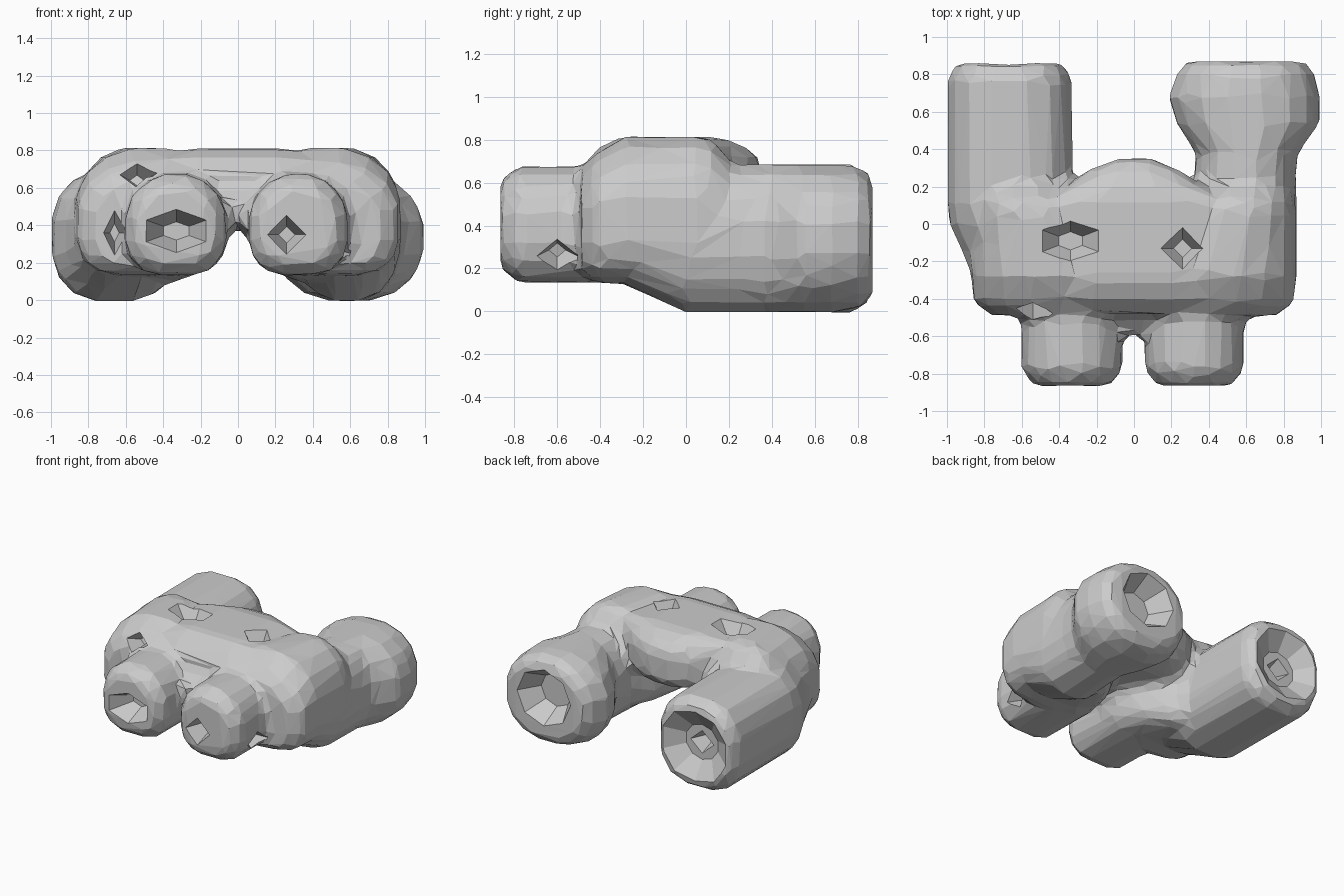
import bpy, bmesh, math
from mathutils import Vector, Matrix


def loft(bm, sections, top=2.3, bottom=2.8, sides=16):
    """Rounded tube along y; each section is (y, x0, x1, z0, z1).
    top and bottom set how square the upper and lower halves are."""
    rings = []
    for y, x0, x1, z0, z1 in sections:
        ring = []
        for i in range(sides):
            a = 2 * math.pi * (i + 0.5) / sides
            c, s = math.cos(a), math.sin(a)
            power = top if s > 0 else bottom
            px = math.copysign(abs(c) ** (2 / power), c)
            pz = math.copysign(abs(s) ** (2 / power), s)
            ring.append(bm.verts.new(((x0 + x1) / 2 + px * (x1 - x0) / 2, y,
                                      (z0 + z1) / 2 + pz * (z1 - z0) / 2)))
        rings.append(ring)
    for a, b in zip(rings, rings[1:]):
        for i in range(sides):
            j = (i + 1) % sides
            bm.faces.new((a[i], a[j], b[j], b[i]))
    bm.faces.new(rings[0][::-1])
    bm.faces.new(rings[-1])


def pit(bm, centre, out, width, height, depth, sides=4, floor=0.35):
    """Tapered pit cutter, wide end facing out of the surface."""
    out = Vector(out).normalized()
    rot = out.to_track_quat('Z', 'Y').to_matrix().to_4x4()
    m = (Matrix.Translation(Vector(centre) - out * depth * 0.3) @ rot
         @ Matrix.Diagonal((width * 1.4, height * 1.4, 1, 1)))
    bmesh.ops.create_cone(bm, cap_ends=True, segments=sides, radius1=floor,
                          radius2=1, depth=depth * 1.4, matrix=m)


def make_object(name, bm):
    bmesh.ops.recalc_face_normals(bm, faces=bm.faces[:])
    me = bpy.data.meshes.new(name)
    bm.to_mesh(me)
    bm.free()
    ob = bpy.data.objects.new(name, me)
    bpy.context.collection.objects.link(ob)
    return ob


bm = bmesh.new()
# mirrored body halves
for s in (-1, 1):
    half = [(-0.49, 0.08, 0.76, 0.17, 0.66), (-0.42, 0.05, 0.86, 0.13, 0.74),
            (-0.28, 0.05, 0.875, 0.125, 0.82), (-0.10, 0.12, 0.875, 0.10, 0.82),
            (0.06, 0.22, 0.875, 0.07, 0.82), (0.13, 0.28, 0.86, 0.07, 0.80),
            (0.24, 0.34, 0.84, 0.10, 0.66)]
    loft(bm, [(y, s * a, s * b, z0, z1) for y, a, b, z0, z1 in half], 2.2, 3.6)
# left long tube
loft(bm, [(-0.30, -0.86, -0.33, 0.13, 0.60), (-0.15, -0.92, -0.33, 0.06, 0.64),
          (0.0, -0.99, -0.33, -0.01, 0.67), (0.10, -1.0, -0.32, -0.01, 0.69),
          (0.78, -1.0, -0.33, -0.01, 0.69), (0.86, -0.95, -0.38, 0.05, 0.63)], 2.6, 2.6)
# right long tube with a flared end
loft(bm, [(-0.30, 0.30, 0.86, 0.13, 0.60), (-0.15, 0.30, 0.87, 0.06, 0.64),
          (0.0, 0.30, 0.87, -0.01, 0.67), (0.10, 0.31, 0.87, -0.01, 0.69),
          (0.26, 0.32, 0.87, -0.01, 0.69), (0.38, 0.33, 0.88, -0.01, 0.69),
          (0.54, 0.22, 1.0, -0.01, 0.69), (0.68, 0.18, 1.0, -0.01, 0.69),
          (0.80, 0.22, 0.97, 0.01, 0.68), (0.87, 0.28, 0.92, 0.06, 0.63)], 2.2, 2.3)
# bridge across the top with a domed back
loft(bm, [(-0.48, -0.58, 0.58, 0.40, 0.68), (-0.40, -0.62, 0.62, 0.38, 0.77),
          (-0.30, -0.64, 0.64, 0.38, 0.815), (0.12, -0.62, 0.62, 0.38, 0.815),
          (0.20, -0.38, 0.38, 0.40, 0.80), (0.29, -0.24, 0.24, 0.42, 0.76),
          (0.35, -0.09, 0.09, 0.48, 0.70)], 2.8)
# small web between the stubs
loft(bm, [(-0.59, -0.12, 0.12, 0.42, 0.52), (-0.40, -0.2, 0.2, 0.39, 0.68)])
# front stubs
for x0, x1 in ((-0.605, -0.06), (0.055, 0.59)):
    loft(bm, [(-0.3, x0, x1, 0.13, 0.68), (-0.78, x0, x1, 0.13, 0.68),
              (-0.865, x0 + 0.07, x1 - 0.07, 0.20, 0.61)], 2.1, 3.0)
body = make_object("branched_body", bm)

# pits in the top, front, side and tube ends
bm = bmesh.new()
pit(bm, (-0.34, -0.09, 0.81), (0, 0, 1), 0.15, 0.10, 0.11, 6)
pit(bm, (0.26, -0.13, 0.81), (0, 0, 1), 0.10, 0.10, 0.11)
pit(bm, (-0.33, -0.86, 0.37), (0, -1, 0), 0.16, 0.10, 0.16, 6)
pit(bm, (0.26, -0.86, 0.35), (0, -1, 0), 0.09, 0.09, 0.16)
pit(bm, (-0.54, -0.45, 0.67), (0, -0.95, 0.3), 0.08, 0.06, 0.1)
pit(bm, (-0.66, -0.48, 0.36), (0, -1, 0), 0.05, 0.10, 0.12)
pit(bm, (0.565, -0.60, 0.26), (1, 0, -0.3), 0.08, 0.07, 0.09)
pit(bm, (0.60, 0.87, 0.38), (0, 1, 0), 0.19, 0.18, 0.16, 8, 0.5)
pit(bm, (-0.67, 0.86, 0.34), (0, 1, 0), 0.25, 0.24, 0.10, 10, 0.4)
cutter = make_object("pit_cutter", bm)

bm = bmesh.new()
pit(bm, (-0.67, 0.77, 0.34), (0, 1, 0), 0.09, 0.08, 0.13)
inner = make_object("inner_pit_cutter", bm)

# merge the tubes into one faceted skin, then cut the pits
remesh = body.modifiers.new("skin", 'REMESH')
remesh.mode = 'VOXEL'
remesh.voxel_size = 0.04
dec = body.modifiers.new("facets", 'DECIMATE')
dec.ratio = 0.09
for c in (cutter, inner):
    cut = body.modifiers.new("pits", 'BOOLEAN')
    cut.operation = 'DIFFERENCE'
    cut.solver = 'EXACT'
    cut.object = c
    c.hide_render = True
    c.hide_set(True)
